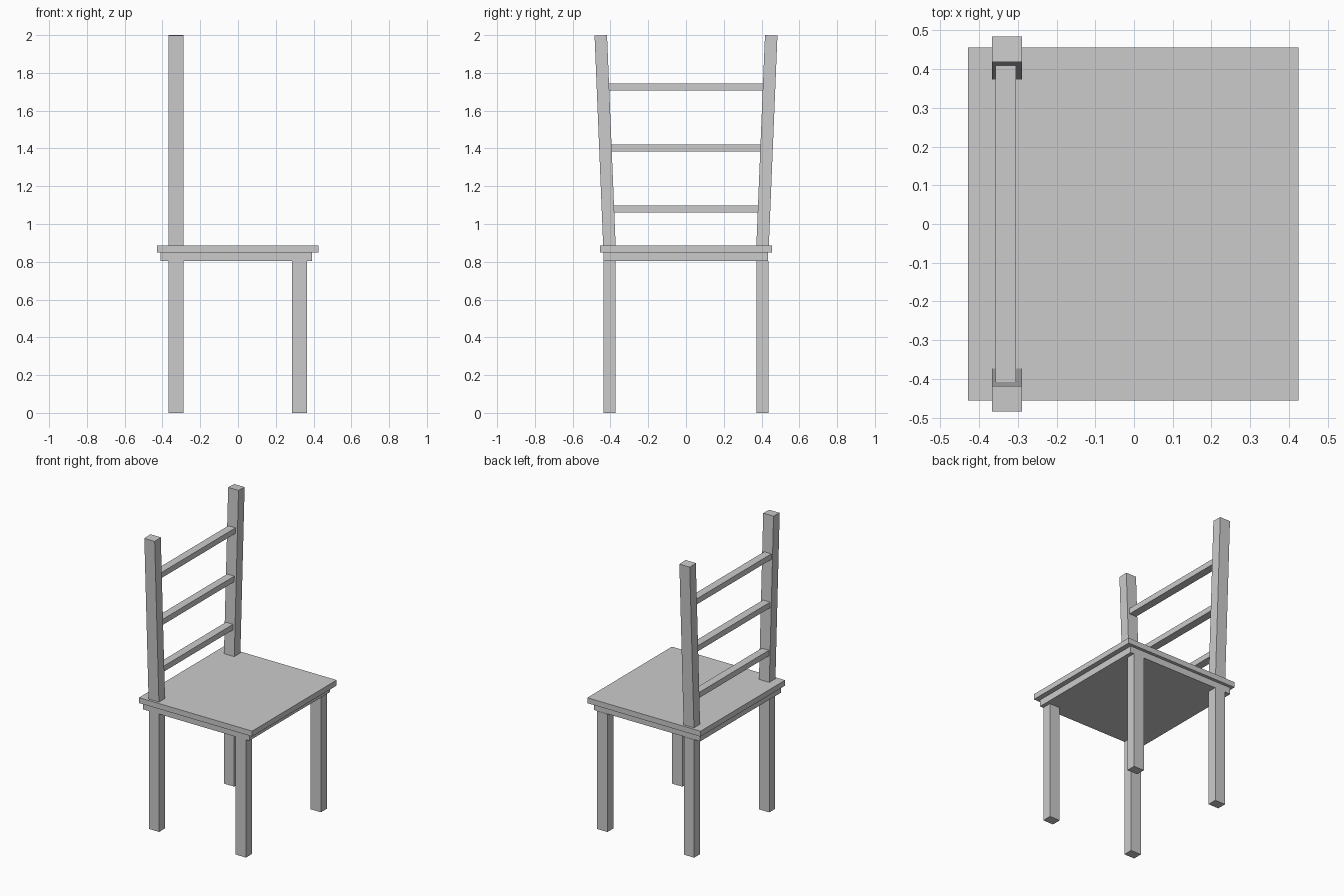
import bpy
import math

if "Cube" in bpy.data.objects:
    bpy.data.objects.remove(bpy.data.objects["Cube"])


def box(name, x, y, z, tilt=0.0):
    """Box from (min, max) ranges, optionally tilted about its own centre on x."""
    bpy.ops.mesh.primitive_cube_add(size=1)
    ob = bpy.context.object
    ob.name = name
    ob.location = [(r[0] + r[1]) / 2 for r in (x, y, z)]
    ob.scale = [r[1] - r[0] for r in (x, y, z)]
    ob.rotation_euler.x = tilt
    return ob


SEAT_TOP, SEAT_BOTTOM, APRON_BOTTOM = 0.885, 0.848, 0.803
BACK_X, FRONT_X = (-0.367, -0.289), (0.287, 0.365)

# Seat board and the slab beneath it
box("seat", (-0.428, 0.425), (-0.455, 0.455), (SEAT_BOTTOM, SEAT_TOP))
box("seat_apron", (-0.411, 0.391), (-0.437, 0.434), (APRON_BOTTOM, SEAT_BOTTOM))

# Straight legs and outward-leaning back posts, one pair per side
lean = math.atan(0.041)
for side, label in ((-1, "right"), (1, "left")):
    y = sorted((side * 0.372, side * 0.436))
    box(f"front_leg_{label}", FRONT_X, y, (0, APRON_BOTTOM))
    box(f"back_leg_{label}", BACK_X, y, (0, APRON_BOTTOM))
    centre = side * 0.428
    box(f"back_post_{label}", BACK_X, (centre - 0.033, centre + 0.033),
        (0.87, 1.999), -side * lean)

# Ladder rails, each reaching just into the posts
for i, z in enumerate((1.079, 1.402, 1.726)):
    half = 0.39 + 0.041 * (z - SEAT_TOP)
    box(f"back_rail_{i + 1}", (-0.358, -0.304), (-half, half), (z - 0.019, z + 0.019))
